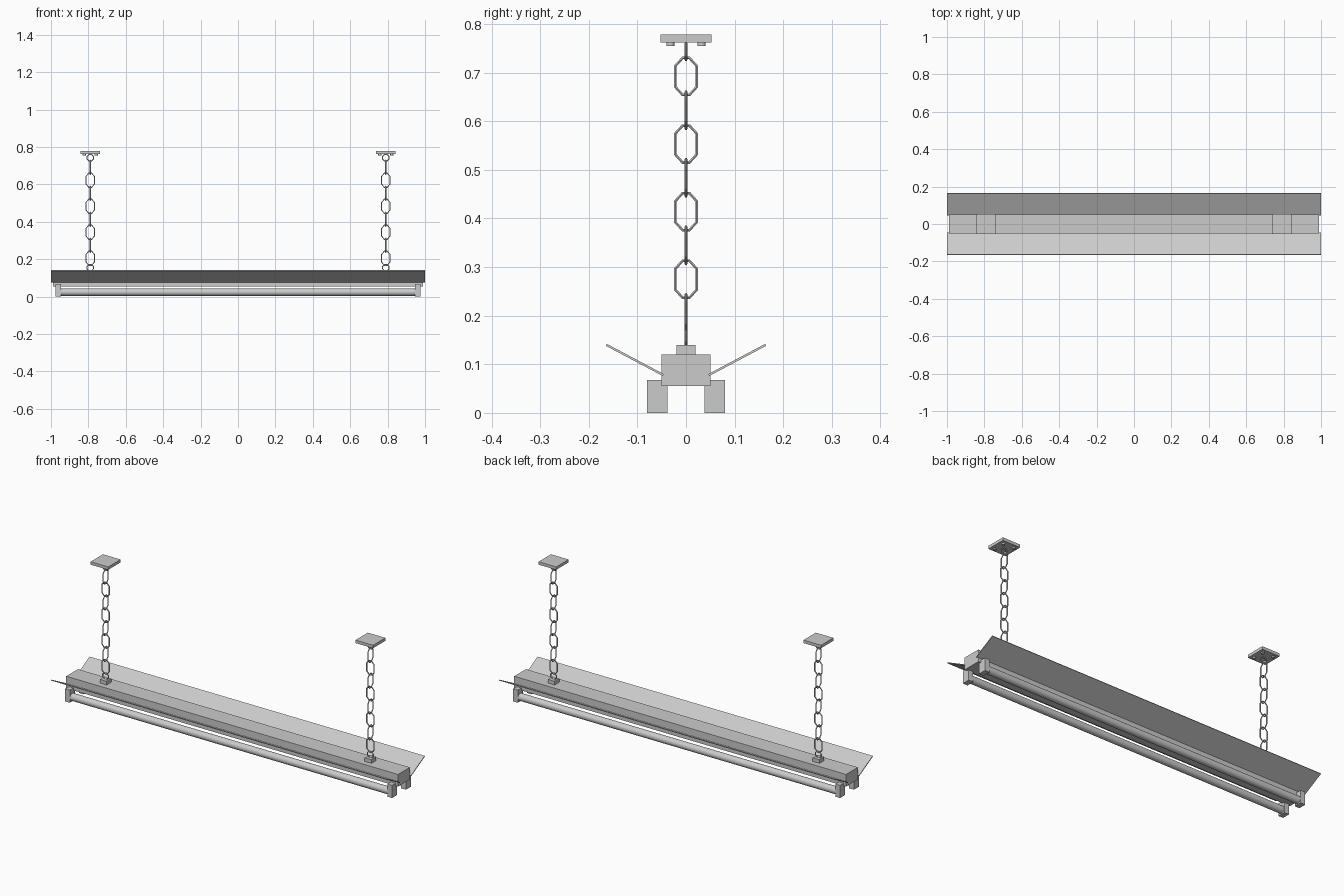
import bpy, bmesh, math
from mathutils import Vector

if "Cube" in bpy.data.objects:
    bpy.data.objects.remove(bpy.data.objects["Cube"])

grey = bpy.data.materials.new("painted grey metal")
grey.diffuse_color = (0.6, 0.6, 0.6, 1)
grey.use_nodes = True
grey.node_tree.nodes["Principled BSDF"].inputs["Base Color"].default_value = grey.diffuse_color


def finish(name, bm):
    bmesh.ops.recalc_face_normals(bm, faces=bm.faces[:])
    me = bpy.data.meshes.new(name)
    bm.to_mesh(me)
    bm.free()
    me.materials.append(grey)
    ob = bpy.data.objects.new(name, me)
    bpy.context.collection.objects.link(ob)
    return ob


def box(name, x0, x1, y0, y1, z0, z1):
    bm = bmesh.new()
    bmesh.ops.create_cube(bm, size=1)
    for v in bm.verts:
        v.co = ((x0 + x1) / 2 + v.co.x * (x1 - x0),
                (y0 + y1) / 2 + v.co.y * (y1 - y0),
                (z0 + z1) / 2 + v.co.z * (z1 - z0))
    return finish(name, bm)


def cylinder(name, centre, radius, length, axis, sides):
    bm = bmesh.new()
    bmesh.ops.create_cone(bm, cap_ends=True, segments=sides,
                          radius1=radius, radius2=radius, depth=length)
    for v in bm.verts:
        c = v.co.copy()
        v.co = Vector(centre) + (Vector((c.z, c.x, c.y)) if axis == 'x' else c)
    ob = finish(name, bm)
    for p in ob.data.polygons:
        p.use_smooth = len(p.vertices) == 4
    return ob


def ring(name, centre, path, side, wire=0.003, sides=6):
    """Closed wire loop: path gives (sideways, up) points, mitred at corners."""
    side, up = Vector(side), Vector((0, 0, 1))
    flat = side.cross(up)
    pts = [Vector(p) for p in path]
    n = len(pts)
    bm = bmesh.new()
    loops = []
    for i, p in enumerate(pts):
        d1 = (p - pts[i - 1]).normalized()
        d2 = (pts[(i + 1) % n] - p).normalized()
        t = (d1 + d2).normalized()
        out = Vector((t.y, -t.x)) / t.dot(d2)
        loop = []
        for k in range(sides):
            a = 2 * math.pi * (k + 0.5) / sides
            q = p + out * wire * math.cos(a)
            loop.append(bm.verts.new(Vector(centre) + side * q.x + up * q.y
                                     + flat * wire * math.sin(a)))
        loops.append(loop)
    for i in range(n):
        a, b = loops[i], loops[(i + 1) % n]
        for k in range(sides):
            m = (k + 1) % sides
            bm.faces.new((a[k], a[m], b[m], b[k]))
    return finish(name, bm)


# Housing spine
box("housing", -0.99, 0.99, -0.05, 0.05, 0.055, 0.12)

for s, label in ((-1, "front"), (1, "back")):
    # Sloped reflector wing
    bm = bmesh.new()
    prof = [(0.048, 0.076), (0.165, 0.138), (0.163, 0.142), (0.046, 0.080)]
    ends = [[bm.verts.new((x, s * y, z)) for y, z in prof] for x in (-1, 1)]
    bm.faces.new(ends[0])
    bm.faces.new(ends[1])
    for k in range(4):
        m = (k + 1) % 4
        bm.faces.new((ends[0][k], ends[0][m], ends[1][m], ends[1][k]))
    finish(label + "_reflector", bm)

    # Fluorescent tube and its two sockets
    cylinder(label + "_tube", (0, s * 0.059, 0.024), 0.0195, 1.91, 'x', 24)
    for e in (-1, 1):
        xs = sorted((e * 0.947, e * 0.975))
        ys = sorted((s * 0.038, s * 0.08))
        box(label + "_socket", *xs, *ys, 0, 0.068)

# Chain link outlines
w, h, tw, sh = 0.022, 0.038, 0.007, 0.0215
link = [(w, -sh), (w, sh), (tw, h), (-tw, h), (-w, sh), (-w, -sh), (-tw, -h), (tw, -h)]
eye = [(0.018 * math.cos(math.pi * (k + 0.5) / 4),
        0.018 * math.sin(math.pi * (k + 0.5) / 4)) for k in range(8)]

for s in (-1, 1):
    x = s * 0.79
    # Ceiling plate with screws, and the bracket on the housing
    box("ceiling_plate", x - 0.0525, x + 0.0525, -0.0525, 0.0525, 0.762, 0.778)
    for dx in (-0.032, 0.032):
        for dy in (-0.032, 0.032):
            cylinder("plate_screw", (x + dx, dy, 0.7595), 0.0085, 0.009, 'z', 12)
    box("chain_bracket", x - 0.02, x + 0.02, -0.02, 0.02, 0.12, 0.14)
    # Hanging chain: end eyes and links turned a quarter each time
    ring("top_eye", (x, 0, 0.743), eye, (1, 0, 0))
    ring("bottom_eye", (x, 0, 0.155), eye, (1, 0, 0))
    for i in range(8):
        side = (0, 1, 0) if i % 2 == 0 else (1, 0, 0)
        ring("chain_link", (x, 0, 0.692 - i * 0.0695), link, side)
